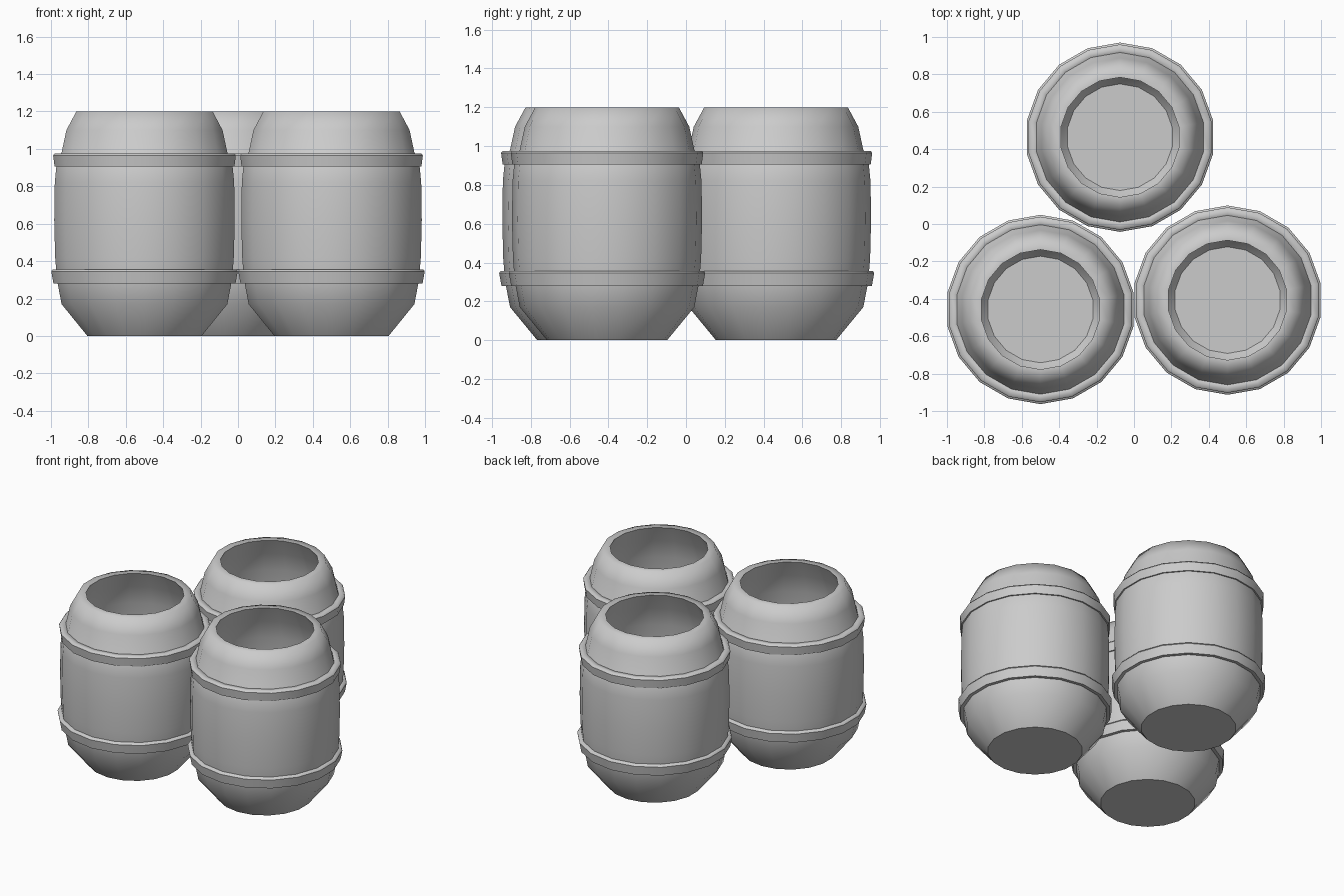
import bpy, bmesh
from math import pi, cos, sin, radians

if "Cube" in bpy.data.objects:
    bpy.data.objects.remove(bpy.data.objects["Cube"])

SIDES = 18


def lathe(name, profile, sharp=(), closed=False):
    """Revolve (radius, z) points; a radius of 0 is a pole. sharp = profile rings kept crisp."""
    bm = bmesh.new()
    rings = []
    for r, z in profile:
        if r == 0:
            rings.append([bm.verts.new((0, 0, z))] * SIDES)
        else:
            rings.append([bm.verts.new((r * cos(pi / 2 + 2 * pi * k / SIDES),
                                        r * sin(pi / 2 + 2 * pi * k / SIDES), z))
                          for k in range(SIDES)])
    n = len(rings)
    for i in range(n if closed else n - 1):
        a, b = rings[i], rings[(i + 1) % n]
        for k in range(SIDES):
            j = (k + 1) % SIDES
            corners = list(dict.fromkeys((a[k], a[j], b[j], b[k])))
            bm.faces.new(corners).smooth = True
    for i in sharp:
        for k in range(SIDES):
            bm.edges.get((rings[i][k], rings[i][(k + 1) % SIDES])).smooth = False
    bmesh.ops.recalc_face_normals(bm, faces=bm.faces)
    mesh = bpy.data.meshes.new(name)
    bm.to_mesh(mesh)
    bm.free()
    return mesh


# Hollow barrel: base, outer wall, rim, inner wall, floor
shell = lathe("barrel_shell", [
    (0, 0), (0.31, 0), (0.45, 0.17), (0.475, 0.30), (0.485, 0.42), (0.49, 0.62),
    (0.487, 0.82), (0.475, 0.94), (0.45, 0.98), (0.424, 1.10), (0.37, 1.20),
    (0.32, 1.20), (0.375, 1.08), (0.425, 0.94), (0.44, 0.62), (0.425, 0.32),
    (0.41, 0.19), (0.285, 0.04), (0, 0.04)], sharp=(1, 11, 17))

# Hoops
lower = lathe("lower_hoop", [(0.44, 0.28), (0.494, 0.28), (0.506, 0.345),
                             (0.50, 0.355), (0.44, 0.355)], sharp=(1, 2), closed=True)
upper = lathe("upper_hoop", [(0.44, 0.905), (0.488, 0.905), (0.496, 0.965),
                             (0.488, 0.975), (0.44, 0.975)], sharp=(1, 2), closed=True)

# Three barrels standing together
places = {"left": (-0.5, -0.457), "right": (0.5, -0.407), "back": (-0.075, 0.464)}
for side, (x, y) in places.items():
    for mesh in (shell, lower, upper):
        ob = bpy.data.objects.new(f"{side}_{mesh.name}", mesh)
        ob.location = (x, y, 0)
        bpy.context.collection.objects.link(ob)
